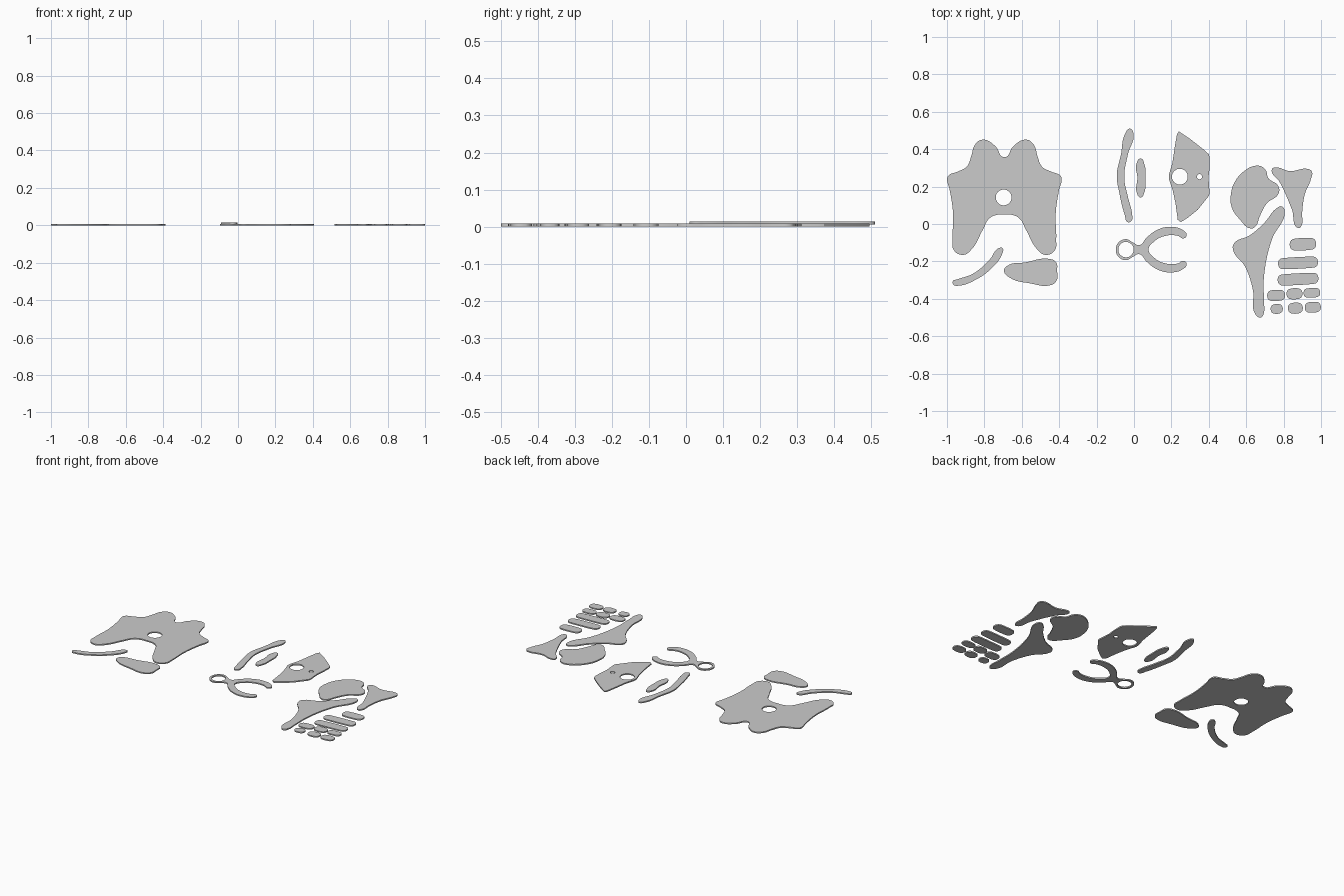
import bpy
from math import sin, cos, pi, radians

THICK = 0.008


def circle(cx, cy, r, n=12):
    return [(cx + r * cos(2 * pi * i / n), cy + r * sin(2 * pi * i / n)) for i in range(n)]


def mirror_x(half, c):
    """Close a right half profile (dx, y) running from axis to axis."""
    return [(c + x, y) for x, y in half] + [(c - x, y) for x, y in reversed(half) if x > 0]


def mirror_y(half, c):
    """Close an upper half profile (x, dy) running from axis to axis."""
    return [(x, c + y) for x, y in half] + [(x, c - y) for x, y in reversed(half) if y > 0]


def rounded(cx, cy, w, h, deg):
    """Softly rounded slab outline."""
    a, out = radians(deg), []
    for i in range(16):
        t = 2 * pi * (i + 0.5) / 16
        sx, sy = cos(t), sin(t)
        r = min(h * 0.42, w * 0.42)
        qx = (w / 2 - r) * (1 if sx > 0 else -1) + r * sx
        qy = (h / 2 - r) * (1 if sy > 0 else -1) + r * sy
        out.append((cx + qx * cos(a) - qy * sin(a), cy + qx * sin(a) + qy * cos(a)))
    return out


def plate(name, outline, holes=(), straight=False, z=0.0):
    """Flat sheet cut to a closed outline, with optional holes."""
    cu = bpy.data.curves.new(name, 'CURVE')
    cu.dimensions = '2D'
    cu.fill_mode = 'BOTH'
    cu.extrude = THICK / 2
    cu.resolution_u = 8
    loops = [(outline, 'VECTOR' if straight else 'AUTO')]
    loops += [(circle(*h), 'AUTO') for h in holes]
    for pts, handle in loops:
        sp = cu.splines.new('BEZIER')
        sp.bezier_points.add(len(pts) - 1)
        sp.use_cyclic_u = True
        for bp, (x, y) in zip(sp.bezier_points, pts):
            bp.co = (x, y, 0)
            bp.handle_left_type = bp.handle_right_type = handle
    ob = bpy.data.objects.new(name, cu)
    ob.location.z = z + THICK / 2
    bpy.context.collection.objects.link(ob)
    bpy.ops.object.select_all(action='DESELECT')
    ob.select_set(True)
    bpy.context.view_layer.objects.active = ob
    bpy.ops.object.convert(target='MESH')
    bpy.ops.object.shade_smooth_by_angle()


# Large symmetric sheet with a round hole
plate("large_panel", mirror_x([
    (0, .357), (.05, .418), (.115, .451), (.155, .427), (.178, .36), (.2, .308), (.25, .28),
    (.3, .258), (.306, .24), (.292, .18), (.274, .05), (.277, -.083), (.27, -.14), (.22, -.165),
    (.175, -.135), (.115, -.03), (.08, .03), (.04, .049), (0, .05)], -.693),
    [(-.697, .142, .042)])

# Two pieces below the large sheet
plate("curved_tail_strip", [
    (-.968, -.305), (-.965, -.325), (-.94, -.33), (-.85, -.3), (-.76, -.235), (-.703, -.155),
    (-.702, -.13), (-.725, -.13), (-.77, -.188), (-.86, -.265), (-.945, -.296)])
plate("rounded_wedge", [
    (-.695, -.25), (-.675, -.222), (-.585, -.206), (-.45, -.187), (-.416, -.206), (-.411, -.25),
    (-.413, -.3), (-.44, -.325), (-.557, -.317), (-.664, -.287)])

# Centre strips
plate("long_bent_strip", [
    (-.022, .51), (-.004, .49), (-.033, .37), (-.052, .25), (-.033, .147), (-.01, .05),
    (-.012, .018), (-.033, .01), (-.05, .05), (-.08, .174), (-.092, .26), (-.07, .37),
    (-.044, .49)], z=0.006)
plate("short_strip", [
    (.036, .35), (.056, .318), (.062, .24), (.054, .165), (.036, .142), (.016, .163),
    (.018, .25), (.012, .318)])

# Straight-sided plate with two holes
plate("angular_plate", [
    (.24, .495), (.3, .455), (.37, .4), (.4, .373), (.405, .355), (.403, .29), (.398, .25),
    (.404, .165), (.4, .15), (.34, .075), (.29, .035), (.25, .01), (.234, .022), (.222, .11),
    (.207, .18), (.187, .24), (.187, .265), (.205, .325), (.22, .425), (.23, .48)],
    [(.245, .253, .042), (.35, .253, .014)], straight=True)

# Ring with two curved prongs
plate("forked_ring", mirror_y([
    (-.097, 0), (-.083, .038), (-.043, .056), (-.005, .038), (.028, .024), (.068, .065),
    (.127, .107), (.2, .122), (.262, .104), (.282, .078), (.265, .06), (.234, .074),
    (.165, .073), (.11, .045), (.078, 0)], -.137),
    [(-.043, -.137, .041)])

# Right-hand group: large curved shapes
plate("rounded_blade", [
    (.68, .308), (.705, .286), (.718, .245), (.77, .205), (.773, .163), (.71, .11), (.672, .04),
    (.65, -.012), (.625, -.024), (.566, .024), (.523, .088), (.518, .158), (.54, .227),
    (.593, .286), (.646, .311)])
plate("tapered_triangle", [
    (.737, .293), (.752, .302), (.833, .283), (.935, .293), (.951, .28), (.946, .24),
    (.913, .158), (.899, .06), (.895, -.01), (.879, -.022), (.844, .078), (.78, .222)])
plate("long_limb_shape", [
    (.79, .094), (.806, .067), (.737, -.083), (.696, -.27), (.694, -.404), (.693, -.48),
    (.68, -.499), (.652, -.487), (.635, -.35), (.593, -.227), (.53, -.14), (.534, -.105),
    (.62, -.06), (.7, .01), (.76, .082)])

# Rows of rounded slabs: x, y, width, height, tilt
slabs = [
    (.903, -.108, .14, .062, 3), (.877, -.208, .212, .058, 3), (.877, -.295, .217, .058, 3),
    (.76, -.382, .095, .056, 3), (.858, -.373, .084, .056, 3), (.951, -.368, .088, .048, 3),
    (.763, -.454, .064, .05, 3), (.863, -.45, .078, .056, 3), (.956, -.445, .085, .054, 3)]
for i, s in enumerate(slabs):
    plate(f"rounded_slab_{i + 1}", rounded(*s))
